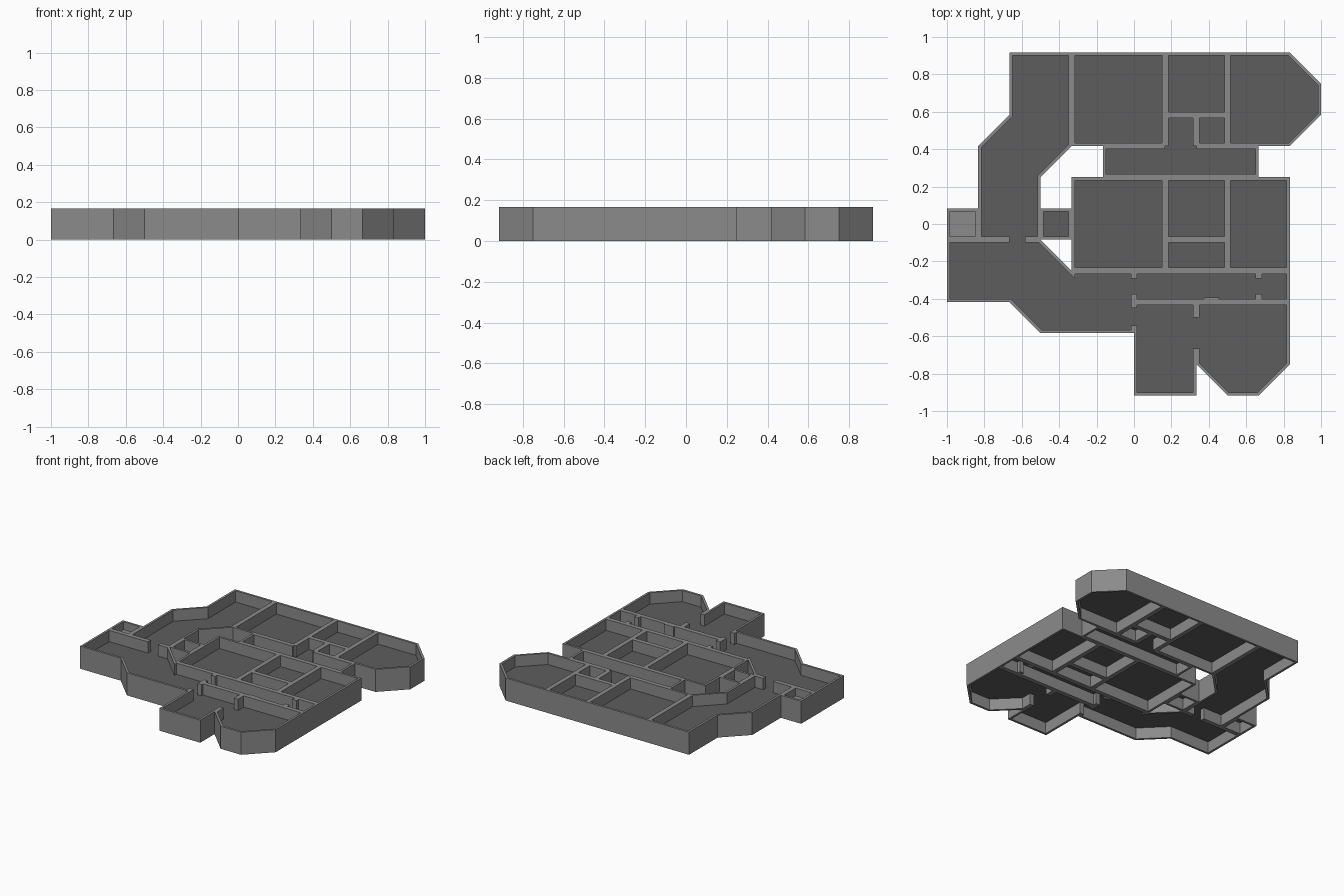
import bpy, bmesh
from mathutils import Vector

cube = bpy.data.objects.get("Cube")
if cube:
    bpy.data.objects.remove(cube, do_unlink=True)

U = 1 / 12          # plan module
T = 0.2             # half wall thickness, in modules
HEIGHT = 2          # wall height, in modules
FLOOR = 1           # floor level, in modules


def material(name, grey):
    m = bpy.data.materials.new(name)
    m.use_nodes = True
    m.diffuse_color = (grey, grey, grey, 1)
    m.node_tree.nodes["Principled BSDF"].inputs["Base Color"].default_value = (grey, grey, grey, 1)
    return m


wall_grey = material("wall grey", 0.26)
floor_grey = material("dark floor grey", 0.11)


def finish(name, bm, mat):
    bmesh.ops.recalc_face_normals(bm, faces=bm.faces)
    bmesh.ops.scale(bm, vec=(U, U, U), verts=bm.verts)
    mesh = bpy.data.meshes.new(name)
    bm.to_mesh(mesh)
    bm.free()
    mesh.materials.append(mat)
    ob = bpy.data.objects.new(name, mesh)
    bpy.context.collection.objects.link(ob)
    return ob


def add_box(bm, x0, x1, y0, y1, z0, z1):
    verts = bmesh.ops.create_cube(bm, size=1)["verts"]
    for v in verts:
        v.co = (x1 if v.co.x > 0 else x0, y1 if v.co.y > 0 else y0, z1 if v.co.z > 0 else z0)


def offset(points, side):
    """Mitred offset of a closed path to its right (side=1) or left (side=-1)."""
    pts = [Vector(p) for p in points]
    out = []
    for i, p in enumerate(pts):
        a = (p - pts[i - 1]).normalized()
        b = (pts[(i + 1) % len(pts)] - p).normalized()
        na, nb = Vector((a.y, -a.x)), Vector((b.y, -b.x))
        out.append(p + (na + nb) * (side * T / (1 + na.dot(nb))))
    return out


def wall_ring(name, points, side):
    bm = bmesh.new()
    loops = []
    for path, z in ((points, 0), (points, HEIGHT), (offset(points, side), HEIGHT), (offset(points, side), 0)):
        loops.append([bm.verts.new((p[0], p[1], z)) for p in path])
    n = len(points)
    for k in range(4):
        lo, hi = loops[k], loops[(k + 1) % 4]
        for i in range(n):
            j = (i + 1) % n
            bm.faces.new((lo[i], lo[j], hi[j], hi[i]))
    return finish(name, bm, wall_grey)


# Plan outlines, all clockwise
hull = [(-8, 11), (10, 11), (12, 9), (12, 7), (10, 5), (8, 5), (8, 3), (10, 3),
        (10, -9), (8, -11), (6, -11), (4, -9), (4, -11), (0, -11), (0, -7),
        (-6, -7), (-8, -5), (-12, -5), (-12, 1), (-10, 1), (-10, 5), (-8, 7)]
upper_well = [(-4, 5), (-2, 5), (-2, 3), (-4, 3), (-4, 1), (-6, 1), (-6, 3)]
lower_well = [(-6, -1), (-4, -1), (-4, -3)]

wall_ring("outer_wall", hull, 1)
wall_ring("upper_well_wall", upper_well, -1)
wall_ring("lower_well_wall", lower_well, -1)

# Floor with the two open wells
bm = bmesh.new()
for path in (hull, upper_well, lower_well):
    vs = [bm.verts.new((x, y, FLOOR)) for x, y in path]
    for i, v in enumerate(vs):
        bm.edges.new((vs[i - 1], v))
bmesh.ops.triangle_fill(bm, use_beauty=True, use_dissolve=False, edges=bm.edges, normal=(0, 0, 1))
finish("floor", bm, floor_grey)


# Partitions: fixed coordinate, start, end
def partitions(name, runs, along_x):
    bm = bmesh.new()
    for c, a, b in runs:
        if along_x:
            add_box(bm, a, b, c - T, c + T, 0, HEIGHT)
        else:
            add_box(bm, c - T, c + T, a, b, 0, HEIGHT)
    finish(name, bm, wall_grey)


partitions("cross_partitions", [(7, 2, 6), (5, -2, 2), (5, 4, 8), (3, -2, 8), (-1, 2, 6),
                                (-3, -4, 10), (-5, 0, 10), (-1, -12, -8), (-1, -7, -6)], True)
partitions("long_partitions", [(-4, 5, 11), (2, 5, 11), (6, 5, 11), (4, 5, 7), (2, -3, 3),
                               (6, -3, 3), (-10, -1, 1), (-6, -1, 1), (-4, -1, 1)], False)
# Door jambs
partitions("door_jambs", [(0, -3.5, -3), (0, -5.4, -4.5), (0, -7, -6.5), (8, -3.5, -3),
                          (8, -5, -4.5), (4, -6, -5), (4, -9, -8)], False)

# Raised closet base and wall console
bm = bmesh.new()
add_box(bm, -11.8, -10.2, -0.8, 0.8, FLOOR, FLOOR + 0.3)
finish("closet_base", bm, wall_grey)
bm = bmesh.new()
add_box(bm, 4.5, 5.45, -5.2, -4.7, FLOOR, HEIGHT)
finish("wall_console", bm, wall_grey)
